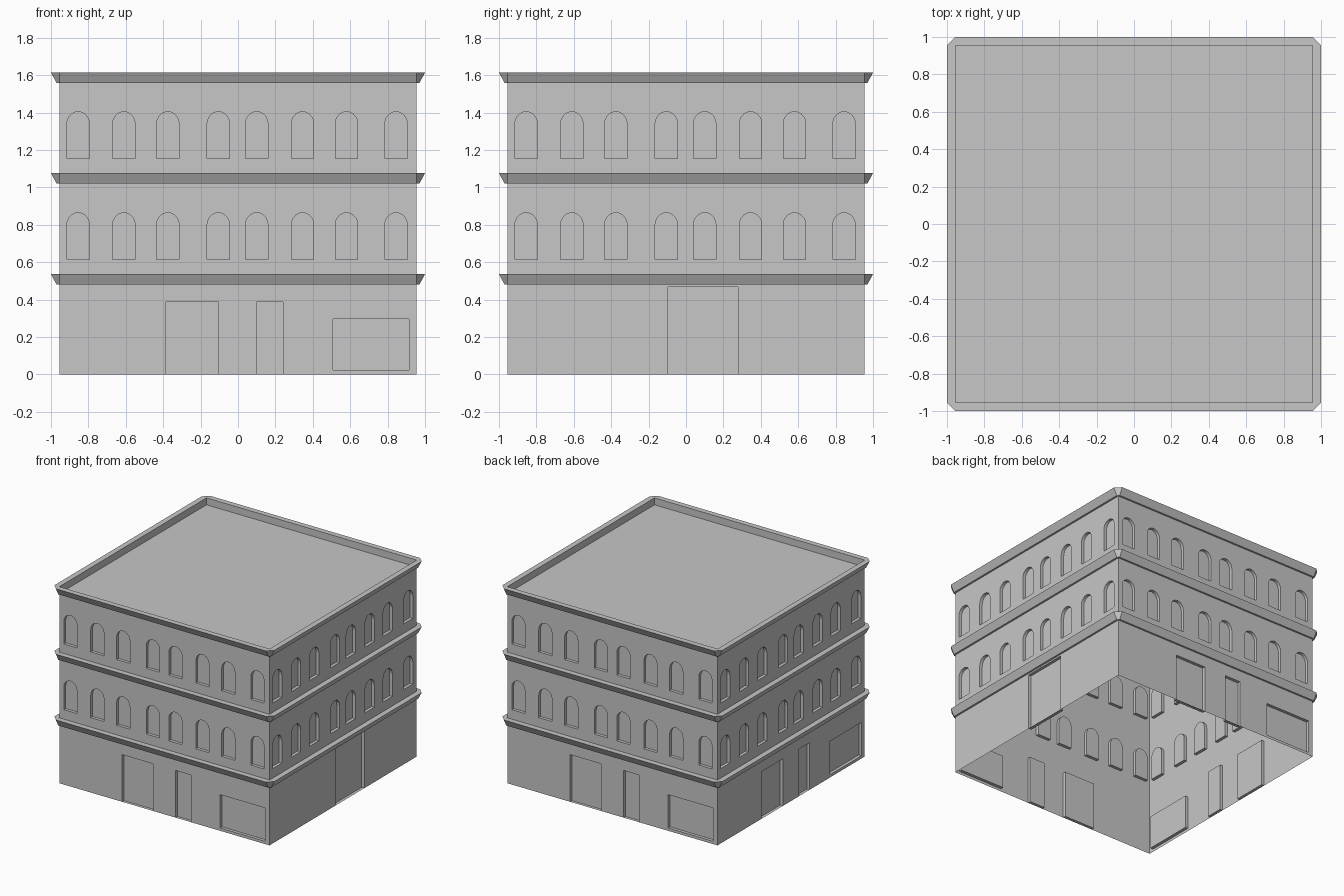
import bpy, bmesh, math
from mathutils import Matrix

cube = bpy.data.objects.get("Cube")
if cube:
    bpy.data.objects.remove(cube, do_unlink=True)

HALF = 0.955          # half width of the walls
DEPTH = 0.025         # depth of doors and windows
LEDGE = 0.057         # height of each cornice
LEVELS = [0, 0.48, 1.02, 1.558]
WINDOW_CENTRES = [-0.855, -0.61, -0.375, -0.105, 0.1, 0.345, 0.58, 0.845]
SIDES = ["front", "right", "back", "left"]

stone = bpy.data.materials.new("plain_grey")
stone.use_nodes = True
colour = (0.57, 0.57, 0.57, 1)
stone.diffuse_color = colour
stone.node_tree.nodes["Principled BSDF"].inputs["Base Color"].default_value = colour


def finish(bm, name, turn=0):
    bm.transform(Matrix.Rotation(turn * math.pi / 2, 4, "Z"))
    mesh = bpy.data.meshes.new(name)
    bm.to_mesh(mesh)
    bm.free()
    mesh.materials.append(stone)
    obj = bpy.data.objects.new(name, mesh)
    bpy.context.collection.objects.link(obj)


def rectangle(x0, x1, z0, z1):
    return [(x0, z0), (x1, z0), (x1, z1), (x0, z1)]


def arch(centre, base, width=0.12, straight=0.185, steps=10):
    r = width / 2
    curve = [(centre + r * math.cos(math.pi * i / steps),
              base + straight + 1.08 * r * math.sin(math.pi * i / steps))
             for i in range(steps + 1)]
    return [(centre - r, base), (centre + r, base)] + curve


def wall(name, z0, z1, openings, turn):
    """Flat wall pierced by openings; those on the floor notch its outline."""
    outline, holes = [(-HALF, z0)], []
    for loop in openings:
        if loop[0][1] <= z0:
            a, b, c, d = loop
            outline += [a, d, c, b]
        else:
            holes.append(loop)
    outline += [(HALF, z0), (HALF, z1), (-HALF, z1)]
    bm = bmesh.new()
    edges = []
    for loop in [outline] + holes:
        vs = [bm.verts.new((x, -HALF, z)) for x, z in loop]
        edges += [bm.edges.new((v, vs[i - 1])) for i, v in enumerate(vs)]
    bmesh.ops.triangle_fill(bm, edges=edges, use_beauty=True, normal=(0, -1, 0))
    bm.normal_update()
    bmesh.ops.reverse_faces(bm, faces=[f for f in bm.faces if f.normal.y > 0])
    finish(bm, name, turn)


def recesses(name, openings, turn):
    """Reveals and back panels set behind the openings."""
    bm = bmesh.new()
    for loop in openings:
        outer = [bm.verts.new((x, -HALF, z)) for x, z in loop]
        inner = [bm.verts.new((x, -HALF + DEPTH, z)) for x, z in loop]
        for i in range(len(loop)):
            bm.faces.new((outer[i - 1], outer[i], inner[i], inner[i - 1]))
        bm.faces.new(inner)
    finish(bm, name, turn)


def cornice(name, z, parapet=False):
    """Flared ledge with clipped corners; the top one has an inner face."""
    top = z + LEDGE
    sections = [(HALF, z), (0.97, z), (1.0, top), (HALF, top)]
    if parapet:
        sections.append((HALF, z))
    bm = bmesh.new()
    rings = []
    for out, height in sections:
        pts = []
        for k in range(4):
            spin = Matrix.Rotation(k * math.pi / 2, 3, "Z")
            for x, y in ((out, HALF), (HALF, out)):
                p = spin @ Matrix.Identity(3).col[0] * x + spin @ Matrix.Identity(3).col[1] * y
                pts.append(bm.verts.new((p.x, p.y, height)))
        rings.append(pts)
    for low, high in zip(rings, rings[1:]):
        for i in range(8):
            bm.faces.new((low[i - 1], low[i], high[i], high[i - 1]))
    bmesh.ops.remove_doubles(bm, verts=bm.verts[:], dist=0.0001)
    finish(bm, name)


# Ground floor openings: three sides share shopfronts, the right has a gateway
shopfront = [rectangle(-0.385, -0.105, 0, 0.387),
             rectangle(0.1, 0.24, 0, 0.387),
             rectangle(0.507, 0.915, 0.023, 0.297)]
gateway = [rectangle(-0.097, 0.278, 0, 0.467)]

for turn, side in enumerate(SIDES):
    doors = gateway if side == "right" else shopfront
    wall(side + "_ground_wall", LEVELS[0], LEVELS[1], doors, turn)
    recesses(side + "_doors", doors, turn)
    # Upper floors with rows of arched windows
    for floor, storey in ((1, "middle"), (2, "upper")):
        base = LEVELS[floor] + 0.135
        arches = [arch(c, base) for c in WINDOW_CENTRES]
        wall(f"{side}_{storey}_wall", LEVELS[floor], LEVELS[floor + 1], arches, turn)
        recesses(f"{side}_{storey}_windows", arches, turn)

# Cornices above each floor
cornice("lower_cornice", LEVELS[1])
cornice("middle_cornice", LEVELS[2])
cornice("roof_cornice", LEVELS[3], parapet=True)

# Flat roof sunk behind the top cornice
roof = bmesh.new()
roof.faces.new([roof.verts.new((x, y, LEVELS[3])) for x, y in
                rectangle(-HALF, HALF, -HALF, HALF)])
finish(roof, "flat_roof")
